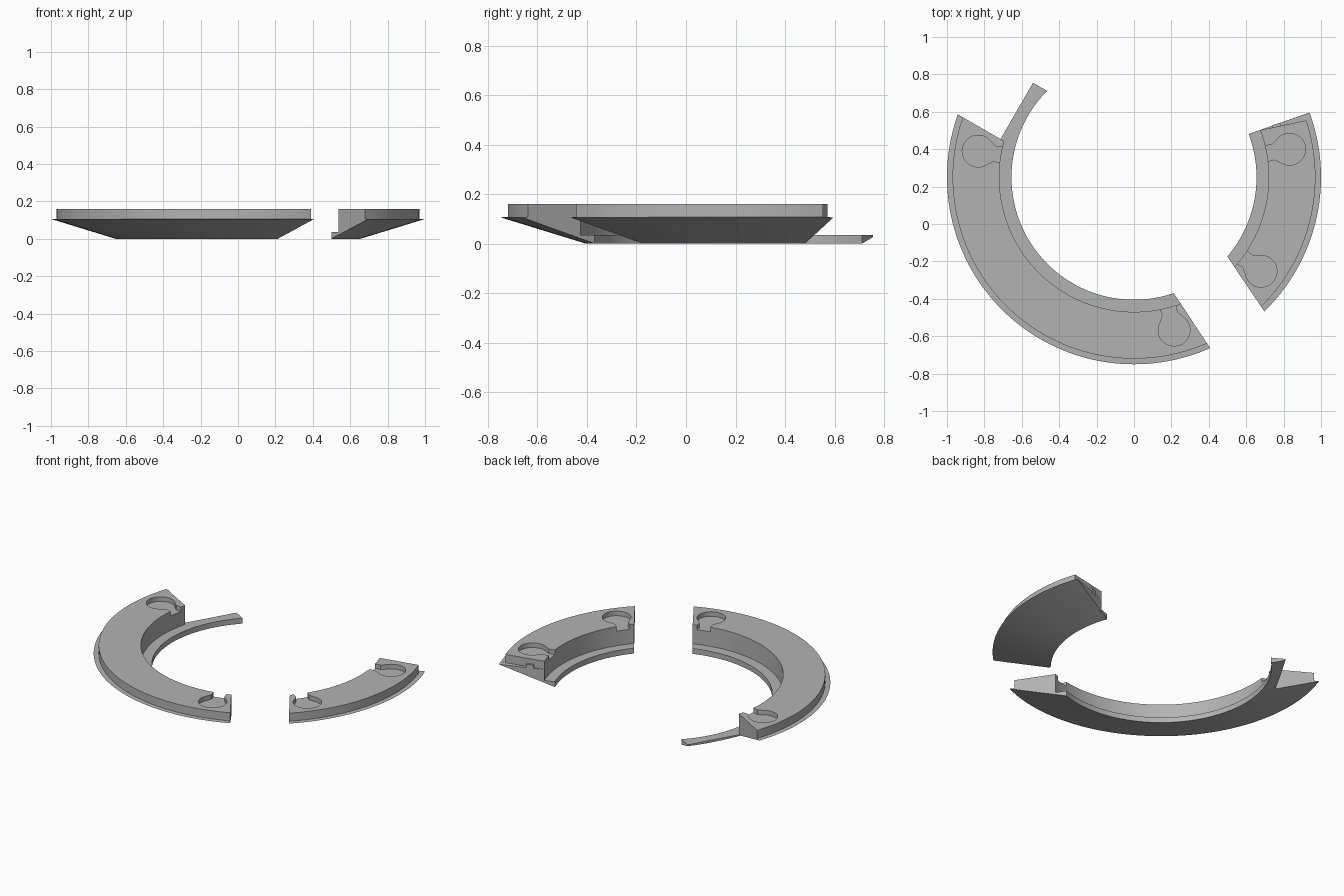
import bpy, bmesh, math
from mathutils import Vector, Matrix

cube = bpy.data.objects.get("Cube")
if cube:
    bpy.data.objects.remove(cube, do_unlink=True)

CY = 0.25                                  # ring centre on y
R_IN, R_WALL, R_TOP, R_OUT = 0.655, 0.72, 0.97, 1.0
Z_LIP, Z_RIM, Z_TOP = 0.035, 0.106, 0.16

grey = bpy.data.materials.new("plain_grey")
grey.use_nodes = True
grey.diffuse_color = (0.45, 0.45, 0.45, 1)
grey.node_tree.nodes["Principled BSDF"].inputs["Base Color"].default_value = grey.diffuse_color


def cone_z(r):
    return (r - R_IN) * Z_RIM / (R_OUT - R_IN)


def finish(bm, name):
    bmesh.ops.recalc_face_normals(bm, faces=bm.faces[:])
    mesh = bpy.data.meshes.new(name)
    bm.to_mesh(mesh)
    bm.free()
    mesh.materials.append(grey)
    obj = bpy.data.objects.new(name, mesh)
    bpy.context.collection.objects.link(obj)
    return obj


def arc_solid(name, profile, a0, a1, cuts):
    """Spin a profile around the ring centre, then trim with vertical planes.
    Each cut is (point, direction in degrees); the left of the direction is removed."""
    bm = bmesh.new()
    verts = [bm.verts.new((r * math.cos(math.radians(a0)),
                           CY + r * math.sin(math.radians(a0)), z)) for r, z in profile]
    face = bm.faces.new(verts)
    out = bmesh.ops.spin(bm, geom=[face], cent=(0, CY, 0), axis=(0, 0, 1),
                         angle=math.radians(a1 - a0), steps=int((a1 - a0) / 2),
                         use_duplicate=False)
    for (x, y), deg in cuts:
        d = math.radians(deg)
        res = bmesh.ops.bisect_plane(bm, geom=bm.verts[:] + bm.edges[:] + bm.faces[:],
                                     plane_co=(x, y, 0), plane_no=(-math.sin(d), math.cos(d), 0),
                                     clear_outer=True, dist=1e-6)
        edges = [e for e in res["geom_cut"] if isinstance(e, bmesh.types.BMEdge)]
        bmesh.ops.holes_fill(bm, edges=edges, sides=0)
    return finish(bm, name)


def prism(name, points, z0, z1):
    bm = bmesh.new()
    face = bm.faces.new([bm.verts.new((x, y, z0)) for x, y in points])
    res = bmesh.ops.extrude_face_region(bm, geom=[face])
    top = [v for v in res["geom"] if isinstance(v, bmesh.types.BMVert)]
    bmesh.ops.translate(bm, verts=top, vec=(0, 0, z1 - z0))
    return finish(bm, name)


def keyhole(deg):
    """Round pocket with a neck opening through the inner wall."""
    pts = [(0.69, 0.045), (0.755, 0.04)]
    for i in range(33):
        a = math.radians(135 - 270 * i / 32)
        pts.append((0.845 + 0.085 * math.cos(a), 0.085 * math.sin(a)))
    pts += [(0.755, -0.04), (0.69, -0.045)]
    rot = Matrix.Rotation(math.radians(deg), 2)
    pts = [rot @ Vector(p) + Vector((0, CY)) for p in pts]
    return prism("pocket_cutter", pts, Z_TOP - 0.03, Z_TOP + 0.05)


def carve(obj, cutters):
    for c in cutters:
        c.hide_render = True
        m = obj.modifiers.new("cut", 'BOOLEAN')
        m.operation, m.solver, m.object = 'DIFFERENCE', 'EXACT', c
    bpy.context.view_layer.update()
    deps = bpy.context.evaluated_depsgraph_get()
    mesh = bpy.data.meshes.new_from_object(obj.evaluated_get(deps))
    obj.modifiers.clear()
    obj.data = mesh
    for c in cutters:
        bpy.data.objects.remove(c, do_unlink=True)


body = [(R_IN, 0), (R_OUT, Z_RIM), (R_TOP, Z_RIM + 0.001), (R_TOP, Z_TOP),
        (R_WALL, Z_TOP), (R_WALL, Z_LIP), (R_IN, Z_LIP)]
r_max = 0.765
strip = [(R_IN, 0), (r_max, cone_z(r_max)), (r_max, Z_LIP), (R_IN, Z_LIP)]

# Long arc segment with a pocket at each end
long_end = (-0.94, 0.585)
long_segment = arc_solid("long_ring_segment", body, 140, 312,
                         [(long_end, -30), ((0.405, -0.66), 123.5 + 180)])
carve(long_segment, [keyhole(170.5), keyhole(-75.3)])

# Thin tongue continuing the inner lip
tongue = arc_solid("lip_tongue", strip, 122, 178,
                   [(long_end, 150), ((-0.54, 0.755), -30), ((-0.54, 0.755), 60)])

# Short arc segment with pockets and a stepped end
short_segment = arc_solid("short_ring_segment", body, -56, 32,
                          [((0.935, 0.595), 199.5 - 180), ((0.695, -0.465), 124)])
step = prism("step_cutter", [(0.6, 0.488), (0.68, 0.503), (0.925, 0.555), (1.05, 0.58),
                             (1.05, 0.75), (0.6, 0.75)], Z_RIM, Z_TOP + 0.05)
carve(short_segment, [keyhole(10.2), keyhole(-36.5), step])

# Small locating tab on the stepped end
rot = Matrix.Rotation(math.radians(19.5), 2)
tab_pts = [rot @ Vector(p) + Vector((0.765, 0.517))
           for p in ((-0.023, -0.02), (0.023, -0.02), (0.023, 0.018), (-0.023, 0.018))]
tab = prism("locating_tab", tab_pts, Z_RIM - 0.01, Z_RIM + 0.022)

# Smooth the curved walls, keep edges sharp
bpy.ops.object.select_all(action='DESELECT')
for o in (long_segment, tongue, short_segment):
    o.select_set(True)
bpy.context.view_layer.objects.active = long_segment
bpy.ops.object.shade_smooth_by_angle(angle=math.radians(15))
